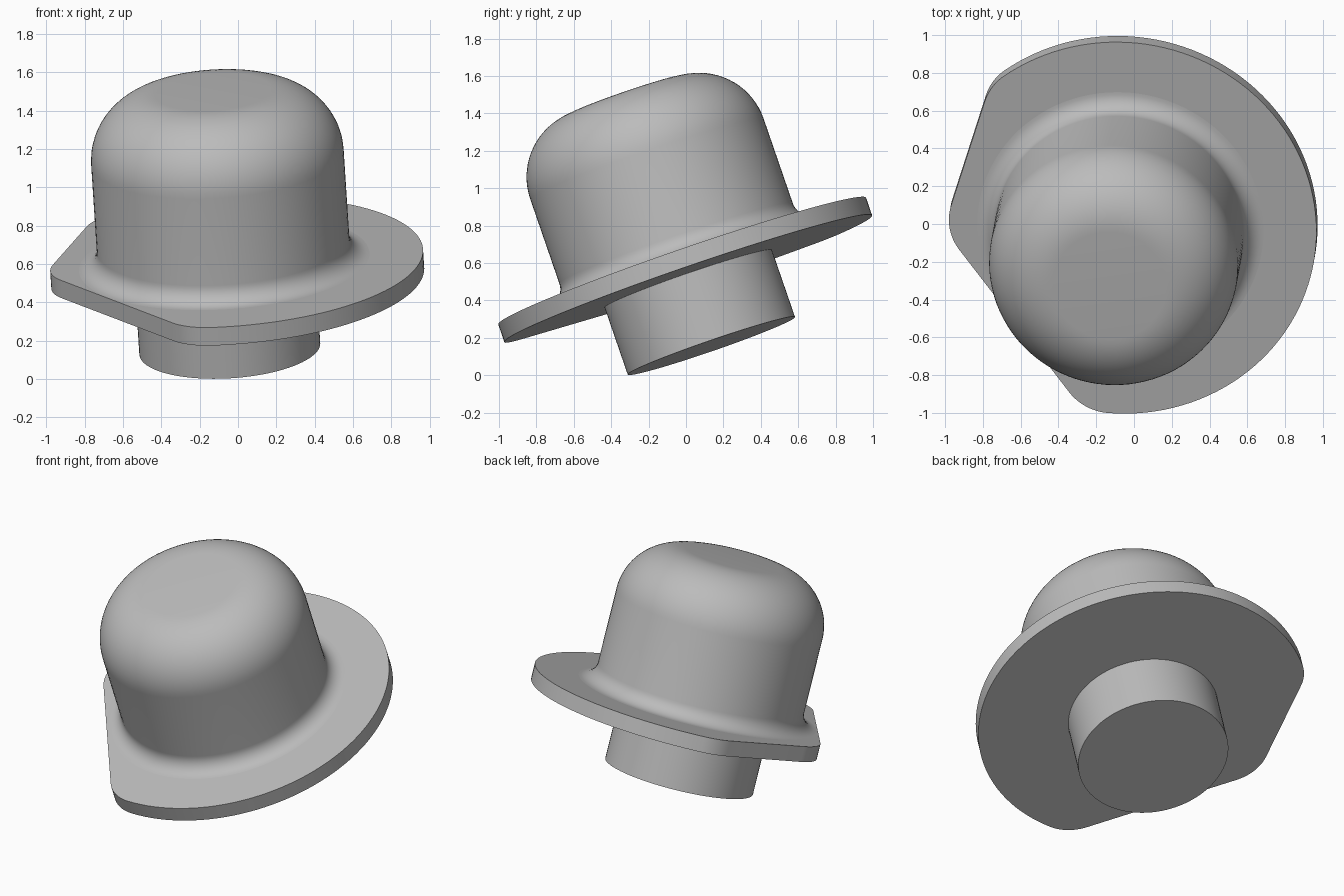
import bpy
import bmesh
from math import radians, degrees, cos, sin, acos, tau
from mathutils import Vector, Matrix

if "Cube" in bpy.data.objects:
    bpy.data.objects.remove(bpy.data.objects["Cube"], do_unlink=True)

# Tilted frame: local origin is the centre of the flange underside
AXIS = Vector((-0.061, -0.325, 0.943)).normalized()
TILT = Vector((0, 0, 1)).rotation_difference(AXIS).to_matrix().to_4x4()
FRAME = Matrix.Translation((-0.066, 0.012, 0.516)) @ TILT

STEM_RADIUS, STEM_LENGTH = 0.473, 0.38
FLANGE_RADIUS, FLANGE_THICK = 1.04, 0.1
DOME_RADIUS, DOME_TOP, DOME_ROUND = 0.66, 1.04, 0.36
BASE_FILLET = 0.1

grey = bpy.data.materials.new("plain_grey")
grey.use_nodes = True
colour = (0.5, 0.5, 0.5, 1)
grey.diffuse_color = colour
grey.node_tree.nodes["Principled BSDF"].inputs["Base Color"].default_value = colour


def finish(name, bm):
    bmesh.ops.recalc_face_normals(bm, faces=bm.faces)
    bm.transform(FRAME)
    mesh = bpy.data.meshes.new(name)
    bm.to_mesh(mesh)
    bm.free()
    mesh.materials.append(grey)
    obj = bpy.data.objects.new(name, mesh)
    bpy.context.collection.objects.link(obj)
    bpy.ops.object.select_all(action='DESELECT')
    obj.select_set(True)
    bpy.context.view_layer.objects.active = obj
    bpy.ops.object.shade_smooth_by_angle(angle=radians(30))
    return obj


def arc(centre, radius, start, end, steps):
    """Points on an arc, angles in degrees."""
    angles = [radians(start + (end - start) * i / steps) for i in range(steps + 1)]
    return [(centre[0] + radius * cos(a), centre[1] + radius * sin(a)) for a in angles]


def prism(name, outline, low, high):
    bm = bmesh.new()
    face = bm.faces.new([bm.verts.new((x, y, low)) for x, y in outline])
    extruded = bmesh.ops.extrude_face_region(bm, geom=[face], use_keep_orig=True)
    top = [g for g in extruded["geom"] if isinstance(g, bmesh.types.BMVert)]
    bmesh.ops.translate(bm, verts=top, vec=(0, 0, high - low))
    return finish(name, bm)


def lathe(name, profile, steps=96):
    bm = bmesh.new()
    verts = [bm.verts.new((r, 0, z)) for r, z in profile]
    edges = [bm.edges.new(pair) for pair in zip(verts, verts[1:])]
    bmesh.ops.spin(bm, geom=verts + edges, axis=(0, 0, 1), cent=(0, 0, 0),
                   angle=tau, steps=steps, use_duplicate=False)
    bmesh.ops.remove_doubles(bm, verts=bm.verts, dist=0.0005)
    return finish(name, bm)


# Flange: a disc with two flats, all its corners rounded
def flange_outline(corner=0.28, flat_a=(162.5, 0.89), flat_b=(216, 0.77)):
    inner = FLANGE_RADIUS - corner
    (ang_a, dist_a), (ang_b, dist_b) = flat_a, flat_b
    start = ang_a - degrees(acos((dist_a - corner) / inner))
    end = ang_b + degrees(acos((dist_b - corner) / inner))
    on_circle = [(inner * cos(radians(a)), inner * sin(radians(a))) for a in (start, end)]
    # Meeting point of the two inset flats
    lines = Matrix([(cos(radians(a)), sin(radians(a))) for a in (ang_a, ang_b)])
    meet = lines.inverted() @ Vector((dist_a - corner, dist_b - corner))
    points = arc((0, 0), FLANGE_RADIUS, end - 360, start, 80)
    points += arc(on_circle[0], corner, start, ang_a, 10)[1:]
    points += arc(meet, corner, ang_a, ang_b, 12)
    points += arc(on_circle[1], corner, ang_b, end, 12)[:-1]
    return points


prism("flange", flange_outline(), 0, FLANGE_THICK)

# Stem below the flange
prism("stem", arc((0, 0), STEM_RADIUS, 0, 360, 96)[:-1], -STEM_LENGTH, 0.02)

# Dome: flared foot, straight wall, rounded shoulder, flat top
foot = arc((DOME_RADIUS + BASE_FILLET, FLANGE_THICK + BASE_FILLET), BASE_FILLET, 270, 180, 10)
shoulder = arc((DOME_RADIUS - DOME_ROUND, DOME_TOP - DOME_ROUND), DOME_ROUND, 0, 90, 18)
lathe("dome", foot + shoulder + [(0, DOME_TOP)])
